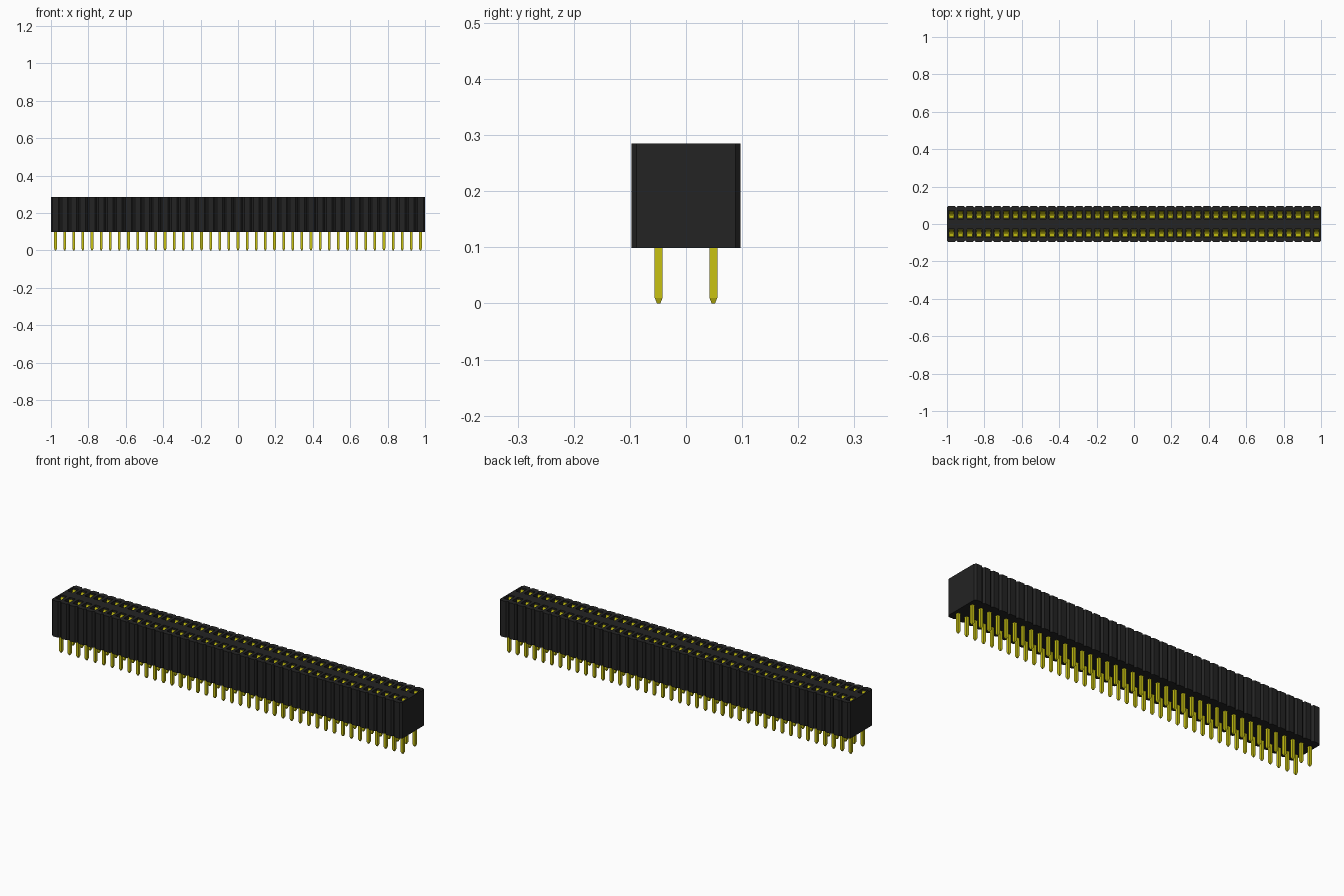
import bpy, bmesh

if "Cube" in bpy.data.objects:
    bpy.data.objects.remove(bpy.data.objects["Cube"])

COUNT = 41                  # contacts per row
P = 2.0 / COUNT             # pitch along the strip
ROW = P                     # distance of each row from the centre line
DEPTH = 2 * P               # half depth of the housing
Z0, Z1 = 0.099, 0.285       # housing bottom and top
CH = 0.0095                 # groove chamfer between cells
FLOOR = 0.115               # bottom of the sockets
HX, HY = 0.016, 0.023       # socket half sizes


def material(name, rgb):
    m = bpy.data.materials.new(name)
    m.use_nodes = True
    m.diffuse_color = (*rgb, 1)
    b = m.node_tree.nodes["Principled BSDF"]
    b.inputs["Base Color"].default_value = (*rgb, 1)
    b.inputs["Roughness"].default_value = 0.5
    return m


black = material("black plastic", (0.017, 0.017, 0.017))
gold = material("yellow gold metal", (0.58, 0.54, 0.006))


def make(name, bm, mat, array=True):
    bmesh.ops.recalc_face_normals(bm, faces=bm.faces)
    me = bpy.data.meshes.new(name)
    bm.to_mesh(me)
    bm.free()
    me.materials.append(mat)
    ob = bpy.data.objects.new(name, me)
    bpy.context.collection.objects.link(ob)
    if array:
        ob.location.x = -(COUNT - 1) / 2 * P
        a = ob.modifiers.new("repeat along strip", 'ARRAY')
        a.count = COUNT
        a.use_relative_offset = False
        a.use_constant_offset = True
        a.constant_offset_displace = (P, 0, 0)
    return ob


def ring(bm, pts, z):
    return [bm.verts.new((x, y, z)) for x, y in pts]


def rect(hx, hy, cy=0):
    return [(-hx, cy - hy), (hx, cy - hy), (hx, cy + hy), (-hx, cy + hy)]


def bridge(bm, a, b, skip=()):
    n = len(a)
    for i in range(n):
        if i not in skip:
            bm.faces.new((a[i], a[(i + 1) % n], b[(i + 1) % n], b[i]))


def loop_edges(bm, r):
    return [bm.edges.get((r[i - 1], r[i])) for i in range(len(r))]


# Housing: one cell with chamfered front and back and two open sockets
h, s = P / 2, DEPTH - CH
outline = [(-h, -s), (-h + CH, -DEPTH), (h - CH, -DEPTH), (h, -s),
           (h, s), (h - CH, DEPTH), (-h + CH, DEPTH), (-h, s)]
bm = bmesh.new()
low, top = ring(bm, outline, Z0), ring(bm, outline, Z1)
bridge(bm, low, top)
bm.faces.new(low)
edges = loop_edges(bm, top)
for cy in (-ROW, ROW):
    rim = ring(bm, rect(HX, HY, cy), Z1)
    floor = ring(bm, rect(HX, HY, cy), FLOOR)
    bridge(bm, rim, floor)
    bm.faces.new(floor)
    edges += loop_edges(bm, rim)
bmesh.ops.triangle_fill(bm, edges=edges, use_beauty=True, normal=(0, 0, 1))
make("housing", bm, black)

# Pins: square posts with tapered tips
bm = bmesh.new()
for cy in (-ROW, ROW):
    rings = [ring(bm, rect(r, r, cy), z)
             for r, z in ((0.003, 0), (0.007, 0.01), (0.007, FLOOR + 0.002))]
    for a, b in zip(rings, rings[1:]):
        bridge(bm, a, b)
    bm.faces.new(rings[0])
    bm.faces.new(rings[-1])
make("pins", bm, gold)

# Spring contacts: two leaves that pinch together and flare at the mouth
leaf = [(0.0, 0.117), (0.020, 0.117), (0.020, 0.15), (0.007, 0.25), (0.020, 0.277),
        (0.017, 0.277), (0.003, 0.25), (0.016, 0.15), (0.016, 0.121), (0.0, 0.121)]
bm = bmesh.new()
for cy in (-ROW, ROW):
    for side in (-1, 1):
        ends = [[bm.verts.new((x, cy + side * y, z)) for y, z in leaf]
                for x in (-0.0135, 0.0135)]
        bridge(bm, *ends, skip=(len(leaf) - 1,))
        for e in ends:
            bm.faces.new(e)
make("spring_contacts", bm, gold)
